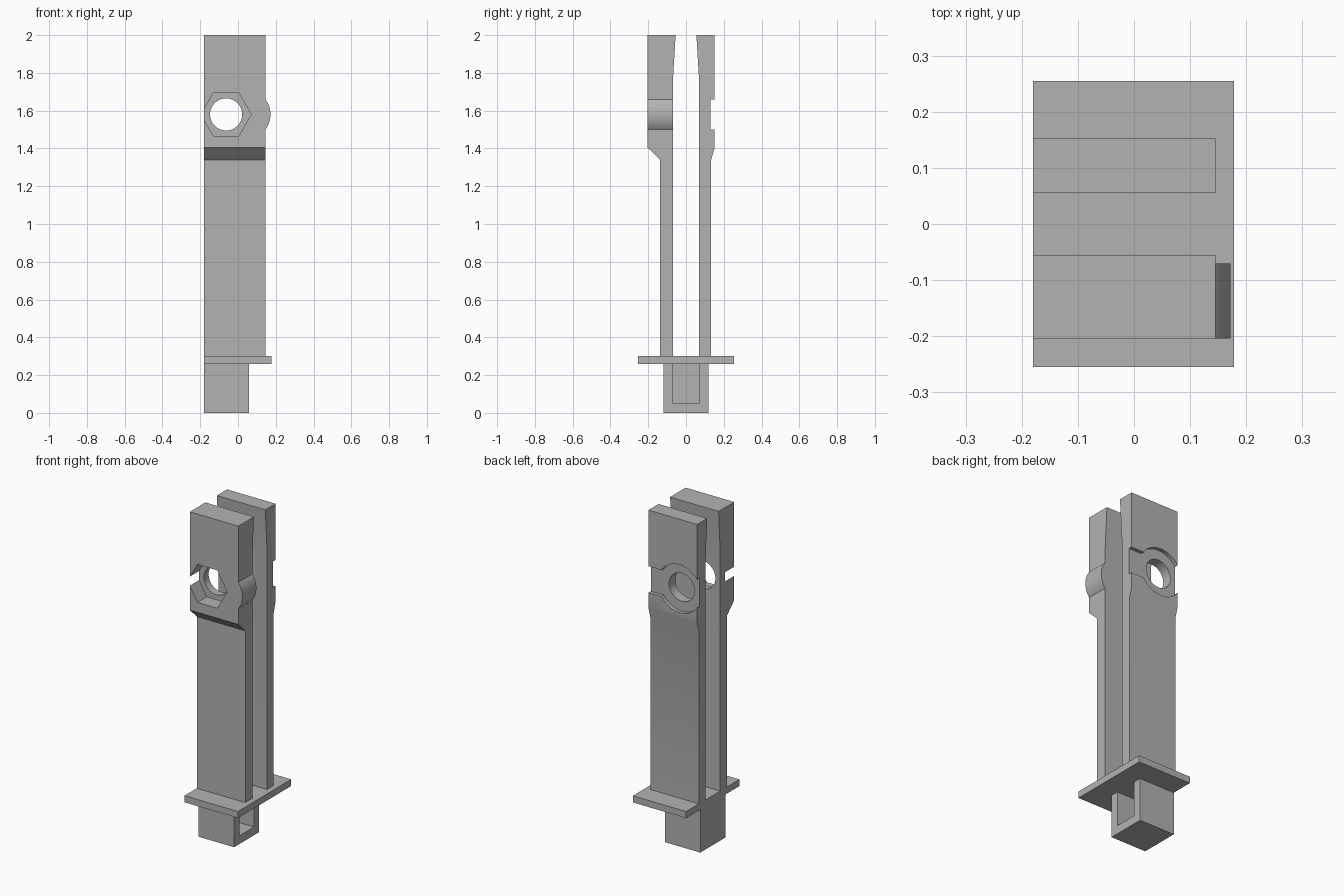
import bpy, bmesh, math
from mathutils import Vector

cube = bpy.data.objects.get("Cube")
if cube:
    bpy.data.objects.remove(cube, do_unlink=True)

grey = bpy.data.materials.new("plain grey")
grey.use_nodes = True
COLOUR = (0.45, 0.45, 0.45, 1)
grey.diffuse_color = COLOUR
grey.node_tree.nodes["Principled BSDF"].inputs["Base Color"].default_value = COLOUR

LEFT, RIGHT = -0.18, 0.145
HOLE_X, HOLE_Z = -0.063, 1.58


def prism(name, ring, sweep):
    """Extrude a closed ring of points along a vector."""
    bm = bmesh.new()
    face = bm.faces.new([bm.verts.new(p) for p in ring])
    out = bmesh.ops.extrude_face_region(bm, geom=[face])
    verts = [g for g in out["geom"] if isinstance(g, bmesh.types.BMVert)]
    bmesh.ops.translate(bm, verts=verts, vec=Vector(sweep))
    bmesh.ops.recalc_face_normals(bm, faces=bm.faces)
    mesh = bpy.data.meshes.new(name)
    bm.to_mesh(mesh)
    bm.free()
    mesh.materials.append(grey)
    obj = bpy.data.objects.new(name, mesh)
    bpy.context.collection.objects.link(obj)
    return obj


def box(name, x0, x1, y0, y1, z0, z1):
    ring = [(x0, y0, z0), (x1, y0, z0), (x1, y1, z0), (x0, y1, z0)]
    return prism(name, ring, (0, 0, z1 - z0))


def rod(name, x, z, radius, y0, y1, sides=64):
    """Regular prism lying along y."""
    angles = [2 * math.pi * i / sides for i in range(sides)]
    ring = [(x + radius * math.cos(a), y0, z + radius * math.sin(a)) for a in angles]
    return prism(name, ring, (0, y1 - y0, 0))


def combine(target, tool, operation):
    """Apply a boolean and discard the tool."""
    tool.hide_render = True
    mod = target.modifiers.new(operation, "BOOLEAN")
    mod.operation, mod.object, mod.solver = operation, tool, "EXACT"
    bpy.context.view_layer.objects.active = target
    bpy.ops.object.modifier_apply(modifier=mod.name)
    bpy.data.objects.remove(tool, do_unlink=True)


def jaw(name, side, shank, head):
    """Side profile swept across the width; side is -1 front, 1 back."""
    profile = [(0.07, 0.3), (shank, 0.3), (shank, 1.34), (head, 1.405),
               (head, 2), (0.055, 2), (0.07, 1.75)]
    ring = [(LEFT, side * y, z) for y, z in profile]
    return prism(name, ring, (RIGHT - LEFT, 0, 0))


# Front jaw: rounded side boss, hexagonal nut pocket, bolt hole
front_jaw = jaw("front_jaw", -1, 0.137, 0.204)
combine(front_jaw, rod("boss", 0.04, HOLE_Z, 0.132, -0.204, -0.07), "UNION")
combine(front_jaw, rod("nut_cutter", HOLE_X, HOLE_Z, 0.133, -0.3, -0.115, 6), "DIFFERENCE")
combine(front_jaw, rod("hole_cutter", HOLE_X, HOLE_Z, 0.085, -0.3, 0), "DIFFERENCE")

# Back jaw: round washer recess, slot to the side, bolt hole
back_jaw = jaw("back_jaw", 1, 0.133, 0.152)
combine(back_jaw, rod("recess_cutter", HOLE_X, HOLE_Z, 0.145, 0.13, 0.3), "DIFFERENCE")
combine(back_jaw, box("slot_cutter", HOLE_X, 0.3, 0.13, 0.3, 1.5, 1.66), "DIFFERENCE")
combine(back_jaw, rod("hole_cutter", HOLE_X, HOLE_Z, 0.085, 0, 0.3), "DIFFERENCE")

# Flange plate and the plug below it with its side pocket
flange = box("flange", LEFT, 0.178, -0.255, 0.255, 0.26, 0.3)
plug = box("plug", LEFT, 0.058, -0.12, 0.12, 0, 0.26)
combine(plug, box("pocket_cutter", -0.12, 0.2, -0.07, 0.07, 0.05, 0.4), "DIFFERENCE")

# Smooth the curved walls, keep the edges crisp
for obj in (front_jaw, back_jaw):
    bpy.ops.object.select_all(action="DESELECT")
    obj.select_set(True)
    bpy.context.view_layer.objects.active = obj
    bpy.ops.object.shade_smooth_by_angle(angle=math.radians(20))
